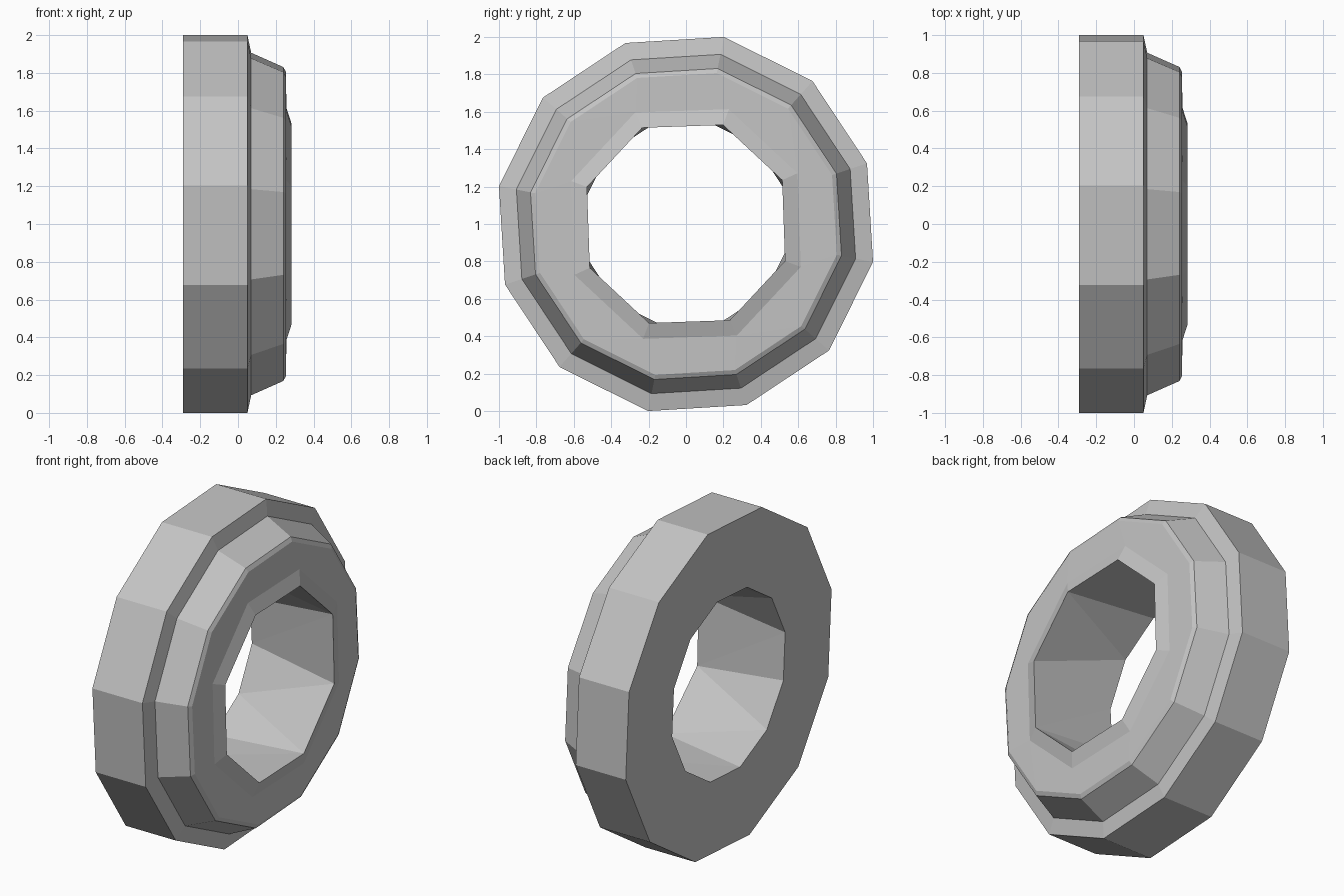
import bpy, bmesh, math

cube = bpy.data.objects.get("Cube")
if cube:
    bpy.data.objects.remove(cube, do_unlink=True)

# Single plain grey
grey = bpy.data.materials.new("plain_grey")
grey.use_nodes = True
colour = (0.55, 0.55, 0.55, 1)
grey.diffuse_color = colour
grey.node_tree.nodes["Principled BSDF"].inputs["Base Color"].default_value = colour

bm = bmesh.new()


def ring(x, radius, sides, phase):
    """Closed polygon of edges around the x axis."""
    angles = [math.radians(phase) + i * math.tau / sides for i in range(sides)]
    verts = [bm.verts.new((x, radius * math.cos(a), 1 + radius * math.sin(a)))
             for a in angles]
    return [bm.edges.new((verts[i - 1], verts[i])) for i in range(sides)]


# Cross-section rings: outer wall, shoulder, sloped step, front rim
outer = [(-0.29, 1.02), (0.05, 1.02), (0.07, 0.925), (0.24, 0.848), (0.253, 0.823)]
rings = [ring(x, r, 12, 18.5) for x, r in outer]
# Raised eight-sided lip around the hole
rings += [ring(x, r, 8, 24.5) for x, r in [(0.257, 0.655), (0.284, 0.565)]]
# Twelve-sided back end of the hole
rings.append(ring(-0.29, 0.56, 12, 18.5))

# Skin consecutive rings and close the loop across the flat back
for i, loop in enumerate(rings):
    bmesh.ops.bridge_loops(bm, edges=rings[i - 1] + loop)
bmesh.ops.recalc_face_normals(bm, faces=bm.faces)

mesh = bpy.data.meshes.new("stepped_ring")
bm.to_mesh(mesh)
bm.free()
mesh.materials.append(grey)
stepped_ring = bpy.data.objects.new("stepped_ring", mesh)
bpy.context.collection.objects.link(stepped_ring)
